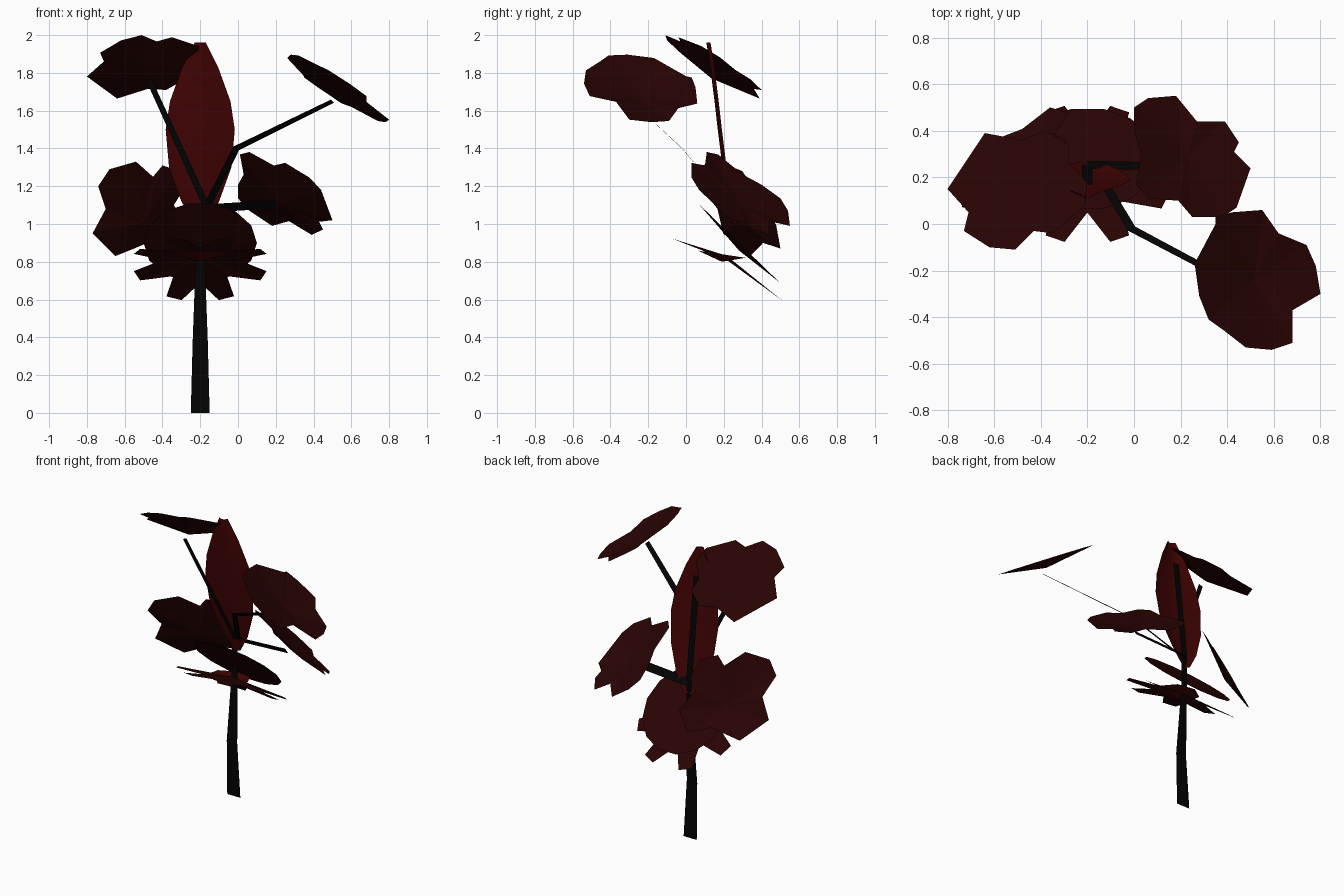
import bpy, math
from mathutils import Vector

if "Cube" in bpy.data.objects:
    bpy.data.objects.remove(bpy.data.objects["Cube"])


def mat(name, col):
    m = bpy.data.materials.new(name)
    m.diffuse_color = (*col, 1)
    m.use_nodes = True
    m.node_tree.nodes["Principled BSDF"].inputs["Base Color"].default_value = m.diffuse_color
    return m


LEAF = mat("dark_red_leaf", (0.022, 0.001, 0.001))
RED = mat("deep_red", (0.055, 0.001, 0.001))
BLACK = mat("black_stem", (0.001, 0.001, 0.001))


def make(name, verts, faces, material):
    me = bpy.data.meshes.new(name)
    me.from_pydata([tuple(v) for v in verts], [], faces)
    me.materials.append(material)
    ob = bpy.data.objects.new(name, me)
    bpy.context.collection.objects.link(ob)
    return ob


def blade(name, outline, place, dip=0.0, material=LEAF):
    """Flat outline as a fan around its centre; place() maps a 2D point to 3D."""
    pts = [Vector(place(u, v)) for u, v in outline]
    n = len(pts)
    centre = sum(pts, Vector()) / n - Vector((0, 0, dip))
    faces = [(i, (i + 1) % n, n) for i in range(n)]
    return make(name, pts + [centre], faces, material)


def ribbon(name, path, widths, side=None):
    """Flat strip along a path, lying in a plane that holds the x axis."""
    pts = [Vector(p) for p in path]
    verts = []
    for i, (p, w) in enumerate(zip(pts, widths)):
        d = (pts[min(i + 1, len(pts) - 1)] - pts[max(i - 1, 0)]).normalized()
        x = Vector((1, 0, 0))
        s = Vector(side) if side else x - d * x.dot(d)
        s = s.normalized() * w / 2
        verts += [p - s, p + s]
    faces = [(2 * i, 2 * i + 1, 2 * i + 3, 2 * i + 2) for i in range(len(pts) - 1)]
    return make(name, verts, faces, BLACK)


# main stem, running up behind the tall petal
ribbon("stem", [(-.2, .24, 0), (-.2, .22, .38), (-.2, .25, .85), (-.2, .25, 1.1), (-.2, .17, 1.78)],
       [.10, .08, .045, .045, .045])

# side branches
ribbon("upper_left_branch", [(-.17, .215, 1.1), (-.47, .09, 1.76)], [.035, .03])
ribbon("upper_right_branch", [(-.18, .26, 1.06), (-.01, -.02, 1.4), (.5, -.29, 1.65)], [.04, .04, .03])
ribbon("middle_right_branch", [(-.2, .255, 1.08), (.2, .245, 1.105)], [.055, .055], (0, -.6, .8))

# four three-lobed leaves, each on its own tilted plane
blade("upper_left_leaf",
      [(-.8, .15), (-.71, .05), (-.73, -.03), (-.62, -.1), (-.51, -.11), (-.43, -.03), (-.35, -.04),
       (-.21, .08), (-.2, .18), (-.28, .26), (-.28, .34), (-.38, .4), (-.48, .36), (-.64, .39)],
      lambda x, y: (x, y, 2.0 + .2 * (x + .51) - .62 * (y + .11)), .085)
blade("upper_right_leaf",
      [(.26, -.17), (.35, 0), (.35, .03), (.42, .05), (.55, .06), (.62, -.04), (.74, -.09), (.78, -.18),
       (.8, -.3), (.68, -.37), (.68, -.51), (.59, -.54), (.48, -.53), (.39, -.46), (.32, -.41), (.28, -.31)],
      lambda x, y: (x, y, 1.89 - .658 * (x - .29) - .22 * (y + .31)), .06)
blade("middle_right_leaf",
      [(.0, .4), (.0, .5), (.06, .54), (.18, .55), (.27, .44), (.39, .44), (.45, .35), (.43, .31), (.5, .24),
       (.44, .07), (.38, .03), (.25, .03), (.19, .1), (.06, .11), (.01, .17), (.03, .3)],
      lambda x, y: (x, y, 1.38 - .607 * (x - .05) - .723 * (y - .12)), .05)
blade("middle_left_leaf",
      [(-.74, 1.2), (-.68, 1.29), (-.54, 1.33), (-.45, 1.25), (-.4, 1.31), (-.31, 1.28), (-.29, 1.18),
       (-.34, 1.1), (-.28, 1.0), (-.36, .87), (-.48, .9), (-.55, .87), (-.65, .83), (-.77, .95), (-.7, 1.08)],
      lambda x, z: (x, .107 + (1.36 + 1.1 * (x + .54) - z) / 1.75, z), .09)

# round collar leaf behind the tall petal
ring = [2 * math.pi * i / 14 for i in range(14)]
blade("round_collar", [(.3 * math.cos(a), .22 * math.sin(a)) for a in ring],
      lambda u, v: (-.2 + u, .28 + v, .9 - .97 * v), .04)

# eight blunt sepals in a star: shallow at the front, drooping at the back
star = []
for k in range(8):
    a = math.radians(22.5 + 45 * k)
    for off, r in ((-.12, .365), (.12, .365), (math.pi / 8, .2)):
        star.append((r * math.cos(a + off), .83 * r * math.sin(a + off)))
blade("sepal_star", star,
      lambda u, v: (-.2 + u, .215 + v, .81 - (.39 if v < 0 else .73) * v), -.05)

# small red dish at the flower base
blade("base_dish", [(.14 * math.cos(a), .13 * math.sin(a)) for a in ring[::2]],
      lambda u, v: (-.2 + u, .19 + v, .84 - .15 * v), .04, RED)

# tall cupped petal: rows of (height, depth, half width)
rows = [(1.0, .26, .03), (1.12, .24, .1), (1.3, .205, .165), (1.5, .18, .183),
        (1.65, .163, .16), (1.83, .14, .095), (1.96, .12, .03)]
steps = (-1, -.5, 0, .5, 1)
verts = [(-.2 + w * t, y + .022 * t * t - .012, z) for z, y, w in rows for t in steps]
faces = [(r * 5 + c, r * 5 + c + 1, r * 5 + c + 6, r * 5 + c + 5)
         for r in range(len(rows) - 1) for c in range(4)]
petal = make("tall_petal", verts, faces, RED)
petal.data.shade_smooth()
